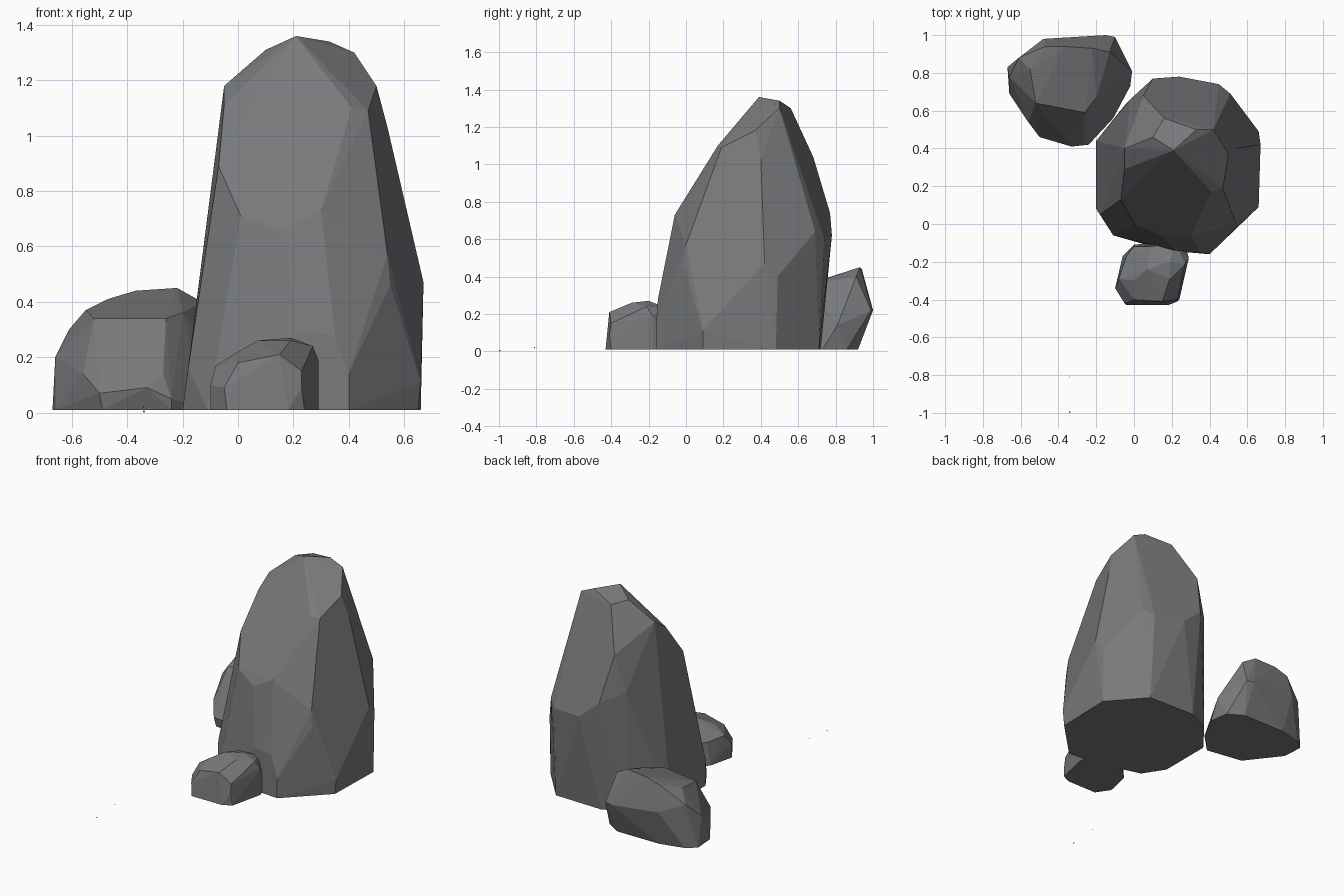
import bpy
import bmesh
import math
from mathutils import Vector

default_cube = bpy.data.objects.get("Cube")
if default_cube:
    bpy.data.objects.remove(default_cube, do_unlink=True)

CENTIMETRE = 0.01
BASE_LEVEL = 1


def make_material(name, colour):
    material = bpy.data.materials.new(name)
    material.use_nodes = True
    material.diffuse_color = colour
    shader = material.node_tree.nodes["Principled BSDF"]
    shader.inputs["Base Color"].default_value = colour
    shader.inputs["Roughness"].default_value = 1
    return material


def finish_object(name, mesh_builder, material):
    """Turn a bmesh into a flat shaded object in the scene."""
    mesh = bpy.data.meshes.new(name)
    mesh_builder.to_mesh(mesh)
    mesh_builder.free()
    mesh.materials.append(material)
    for polygon in mesh.polygons:
        polygon.use_smooth = False
    rock = bpy.data.objects.new(name, mesh)
    bpy.context.collection.objects.link(rock)
    return rock


def chiselled_rock(name, footprint, corners, material):
    """Wrap a hull round the footprint and upper corners, then merge
    nearly coplanar triangles into broad chiselled facets."""
    builder = bmesh.new()
    for x, y in footprint:
        builder.verts.new(Vector((x, y, BASE_LEVEL)) * CENTIMETRE)
    for corner in corners:
        builder.verts.new(Vector(corner) * CENTIMETRE)
    hull = bmesh.ops.convex_hull(builder, input=builder.verts[:])
    unused = [item for item in hull["geom_interior"] + hull["geom_unused"]
              if isinstance(item, bmesh.types.BMVert) and item.is_valid]
    bmesh.ops.delete(builder, geom=list(set(unused)), context="VERTS")
    bmesh.ops.dissolve_limit(builder, angle_limit=math.radians(4),
                             verts=builder.verts[:], edges=builder.edges[:])
    bmesh.ops.recalc_face_normals(builder, faces=builder.faces[:])
    return finish_object(name, builder, material)


def tiny_pebble(name, location, radius, material):
    builder = bmesh.new()
    bmesh.ops.create_icosphere(builder, subdivisions=1, radius=radius)
    bmesh.ops.translate(builder, verts=builder.verts[:], vec=location)
    return finish_object(name, builder, material)


stone = make_material("slate grey stone", (0.185, 0.192, 0.198, 1))

# Tall rock: footprint, lower flanks, shoulders and crown
tall_footprint = [(-20, 8), (-11, -6), (17, -14), (40, -16), (65, 9),
                  (66, 48), (46, 71), (12, 72), (-4, 64), (-20, 44)]
tall_flanks = [(40, -16, 14), (66, 9, 11), (35, -15, 28), (22, -14, 29),
               (55, -1, 46), (67, 42, 47), (66, 49, 40), (54, 0, 57),
               (51, 69, 64), (45, 74, 60), (24, 78, 62), (10, 77, 74),
               (-18, 5, 16)]
tall_shoulders = [(30, -6, 73), (16, -7, 66), (1, -1, 71), (-7, 13, 89),
                  (5, 68, 104), (-2, 66, 80), (54, 40, 103)]
tall_crown = [(-5, 29, 111), (-5, 40, 118), (41, 17, 110), (47, 19, 109),
              (50, 37, 118), (42, 50, 130), (33, 50, 134), (21, 39, 136),
              (10, 46, 131), (16, 56, 130)]
chiselled_rock("tall_rock", tall_footprint,
               tall_flanks + tall_shoulders + tall_crown, stone)

# Medium rock behind: footprint, flanks and sloping top
medium_footprint = [(-67, 83), (-66, 69), (-49, 47), (-24, 43), (-11, 56),
                    (-2, 73), (-4, 86), (-14, 92), (-45, 92), (-61, 88)]
medium_flanks = [(-50, 46, 7), (-33, 41, 9), (-24, 42, 5), (-56, 54, 14),
                 (-27, 45, 14), (-1, 81, 14), (-10, 99, 22), (-15, 100, 22),
                 (-48, 98, 25), (-66, 78, 20), (-61, 88, 30)]
medium_top = [(-52, 64, 34), (-26, 59, 34), (-20, 67, 36), (-13, 91, 40),
              (-22, 93, 45), (-37, 94, 44), (-47, 94, 41), (-55, 82, 37)]
chiselled_rock("medium_rock", medium_footprint,
               medium_flanks + medium_top, stone)

# Small rock in front: footprint, flanks and rounded top
small_footprint = [(-10, -34), (-4, -43), (18, -43), (24, -40), (29, -18),
                   (26, -8), (0, -11), (-6, -17)]
small_flanks = [(-10, -34, 10), (-5, -42, 9), (23, -41, 9), (29, -18, 19),
                (-8, -29, 17), (-4, -17, 16), (0, -12, 16)]
small_top = [(0, -40, 18), (15, -41, 21), (23, -40, 15), (0, -30, 22),
             (7, -24, 26), (19, -29, 26), (27, -21, 24), (19, -20, 27),
             (9, -12, 23), (22, -10, 23)]
chiselled_rock("small_rock", small_footprint,
               small_flanks + small_top, stone)

# Stray chips on the ground in front
tiny_pebble("stone_chip_far", (-0.34, -0.996, 0.004), 0.004, stone)
tiny_pebble("stone_chip_near", (-0.34, -0.81, 0.02), 0.003, stone)
